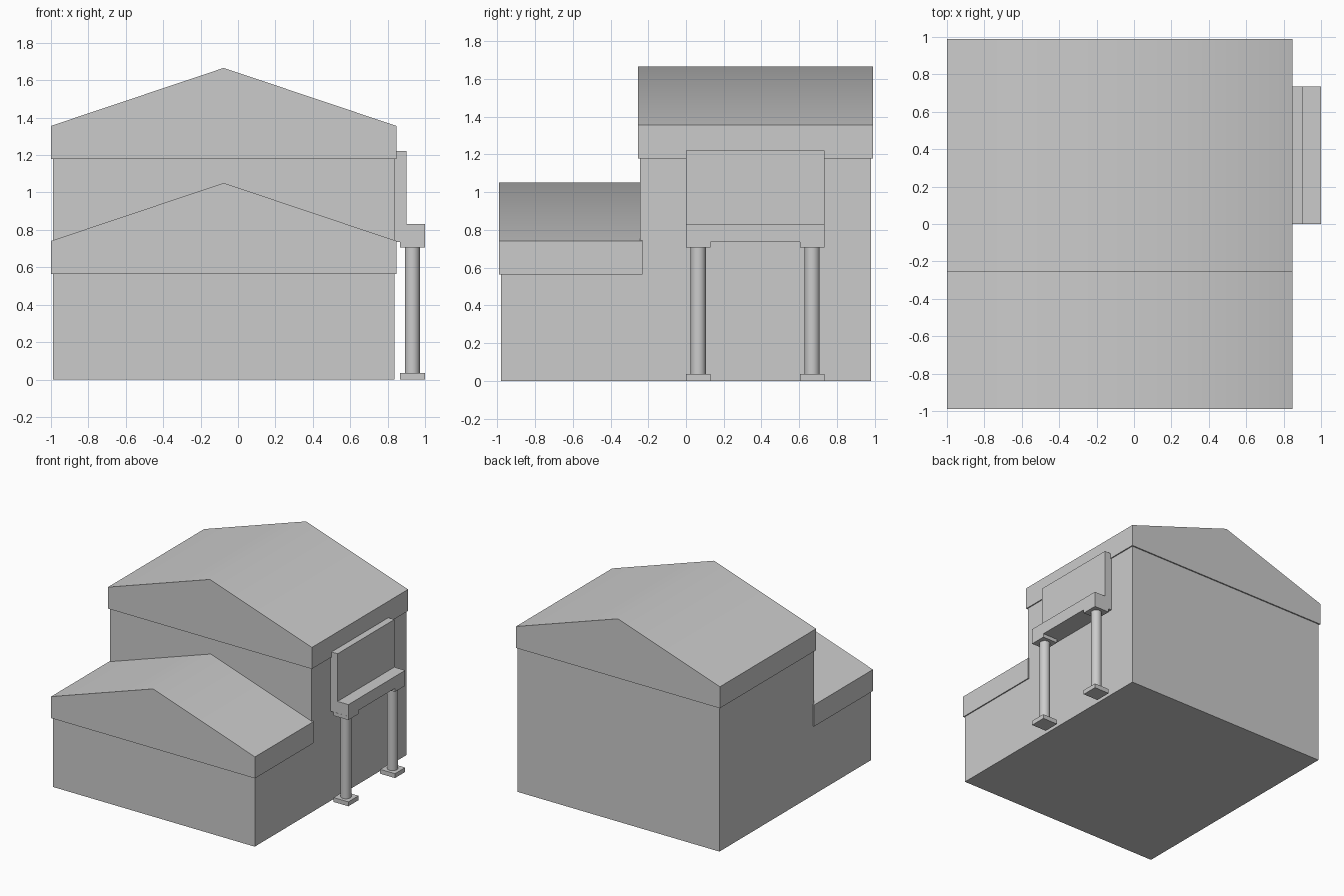
import bpy, bmesh, math
from mathutils import Vector

if "Cube" in bpy.data.objects:
    bpy.data.objects.remove(bpy.data.objects["Cube"])


def prism(name, profile, axis, start, end):
    """Extrude a closed profile along x (profile in y,z) or y (profile in x,z)."""
    bm = bmesh.new()
    if axis == 'x':
        pts = [(start, a, b) for a, b in profile]
        move = Vector((end - start, 0, 0))
    else:
        pts = [(a, start, b) for a, b in profile]
        move = Vector((0, end - start, 0))
    face = bm.faces.new([bm.verts.new(p) for p in pts])
    res = bmesh.ops.extrude_face_region(bm, geom=[face])
    top = [v for v in res['geom'] if isinstance(v, bmesh.types.BMVert)]
    bmesh.ops.translate(bm, verts=top, vec=move)
    if not face.is_valid or len(bm.faces) < len(profile) + 2:
        bm.faces.new([v for v in bm.verts if v not in top][:len(profile)])
    bmesh.ops.recalc_face_normals(bm, faces=bm.faces)
    mesh = bpy.data.meshes.new(name)
    bm.to_mesh(mesh)
    bm.free()
    obj = bpy.data.objects.new(name, mesh)
    bpy.context.collection.objects.link(obj)
    return obj


def smooth(obj, angle):
    bpy.ops.object.select_all(action='DESELECT')
    obj.select_set(True)
    bpy.context.view_layer.objects.active = obj
    bpy.ops.object.shade_smooth_by_angle(angle=math.radians(angle))


def box(name, x, y, z):
    return prism(name, [(x[0], z[0]), (x[1], z[0]), (x[1], z[1]), (x[0], z[1])], 'y', *y)


# Stepped house walls: low front wing, tall rear block
prism("house_walls", [(-0.98, 0), (0.98, 0), (0.98, 1.18), (-0.243, 1.18),
                      (-0.243, 0.565), (-0.98, 0.565)], 'x', -0.989, 0.838)

# Gable roofs with a softly shaded ridge
X0, X1 = -1.0, 0.847
for name, z, y0, y1 in (("front_roof", 0.565, -0.99, -0.23),
                        ("rear_roof", 1.18, -0.254, 0.99)):
    roof = prism(name, [(X0, z), (X1, z), (X1, z + 0.176),
                        ((X0 + X1) / 2, z + 0.486), (X0, z + 0.176)], 'y', y0, y1)
    smooth(roof, 45)

# L-shaped side canopy with upright back panel
prism("side_canopy", [(0.838, 0.735), (1.0, 0.735), (1.0, 0.832), (0.902, 0.832),
                      (0.902, 1.222), (0.838, 1.222)], 'y', 0.0, 0.735)

# Two columns with square bases and capitals
for i, y in enumerate((0.065, 0.669), 1):
    box(f"column_base_{i}", (0.866, 1.0), (y - 0.066, y + 0.066), (0, 0.036))
    box(f"column_capital_{i}", (0.866, 1.0), (y - 0.066, y + 0.066), (0.706, 0.736))
    bpy.ops.mesh.primitive_cylinder_add(vertices=32, radius=0.04, depth=0.67,
                                        location=(0.932, y, 0.371))
    column = bpy.context.object
    column.name = f"column_{i}"
    smooth(column, 40)
